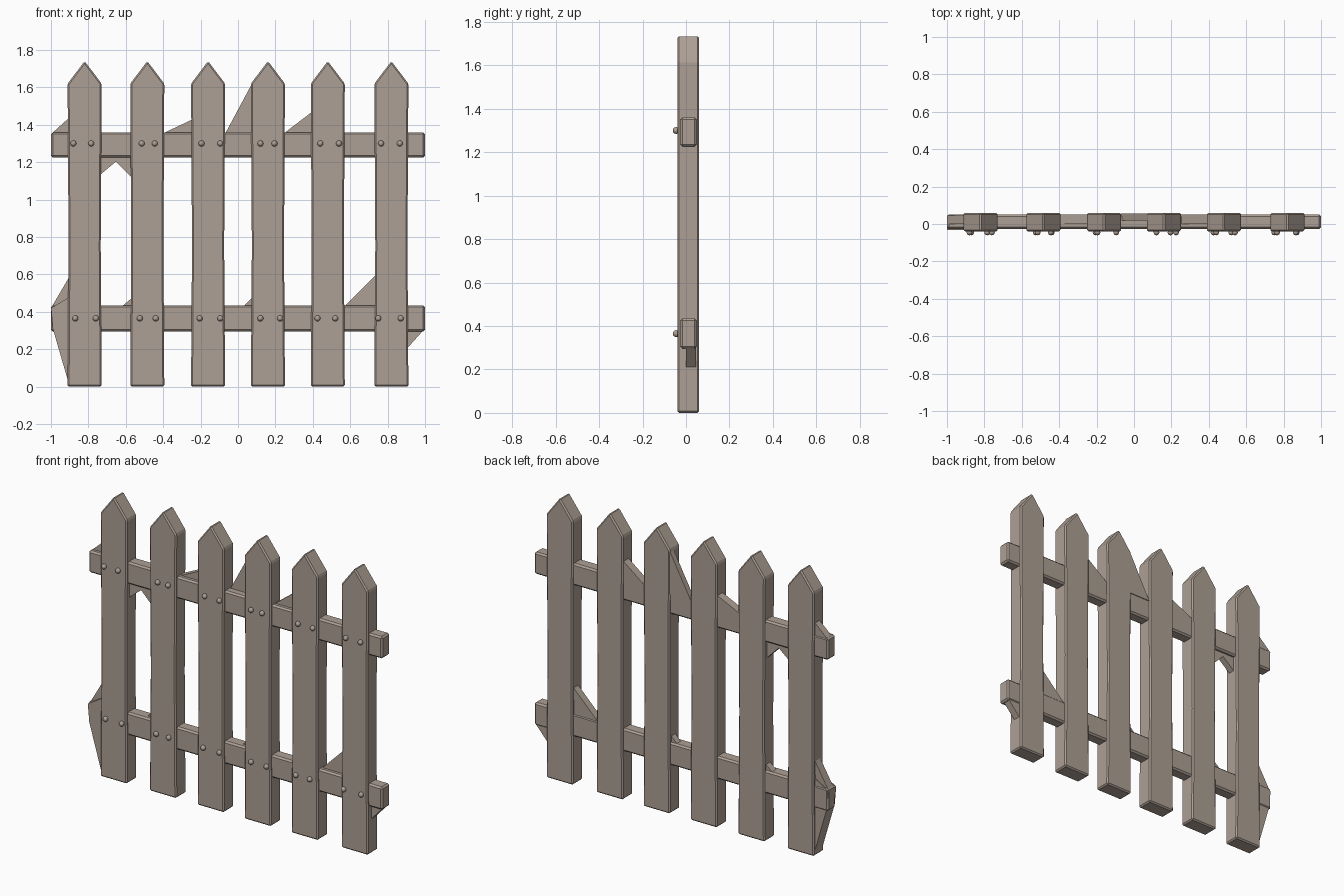
import bpy
import bmesh
from mathutils import Matrix, Vector

cube = bpy.data.objects.get("Cube")
if cube:
    bpy.data.objects.remove(cube, do_unlink=True)

COLOR = (0.42, 0.35, 0.30, 1)
wood = bpy.data.materials.new("weathered wood")
wood.use_nodes = True
wood.diffuse_color = COLOR
bsdf = wood.node_tree.nodes["Principled BSDF"]
bsdf.inputs["Base Color"].default_value = COLOR
bsdf.inputs["Roughness"].default_value = 0.8


def finish(name, bm, bevel=0.0):
    bmesh.ops.recalc_face_normals(bm, faces=bm.faces)
    mesh = bpy.data.meshes.new(name)
    bm.to_mesh(mesh)
    bm.free()
    mesh.materials.append(wood)
    obj = bpy.data.objects.new(name, mesh)
    bpy.context.collection.objects.link(obj)
    if bevel:
        mod = obj.modifiers.new("worn edges", "BEVEL")
        mod.width = bevel
        mod.segments = 1
    return obj


def plank(name, outline, y0, y1, bevel=0.0):
    """Extrude an x-z outline from y0 to y1."""
    bm = bmesh.new()
    face = bm.faces.new([bm.verts.new((x, y0, z)) for x, z in outline])
    grown = bmesh.ops.extrude_face_region(bm, geom=[face])["geom"]
    verts = [v for v in grown if isinstance(v, bmesh.types.BMVert)]
    bmesh.ops.translate(bm, verts=verts, vec=(0, y1 - y0, 0))
    return finish(name, bm, bevel)


# Pointed pickets, each with a slightly worn waist
HALF = 0.091
for i, x in enumerate((-0.82, -0.485, -0.16, 0.16, 0.48, 0.82)):
    waist = HALF - 0.005
    outline = [(x - HALF, 0), (x + HALF, 0), (x + waist, 0.75), (x + HALF, 1.62),
               (x, 1.74), (x - HALF, 1.62), (x - waist, 0.75)]
    plank(f"picket_{i + 1}", outline, -0.04, 0.06, 0.008)

# Horizontal rails
for name, low, high in (("lower_rail", 0.295, 0.435), ("upper_rail", 1.225, 1.36)):
    plank(name, [(-1, low), (1, low), (1, high), (-1, high)], -0.027, 0.05, 0.01)

# Splintered webs between pickets and rails
webs = [
    ([(-1, 0.42), (-0.90, 0.42), (-0.90, 0.59)], -0.01, 0.04),
    ([(-0.99, 0.31), (-0.90, 0.0), (-0.90, 0.48), (-1, 0.42)], -0.032, 0.045),
    ([(-1, 1.35), (-0.90, 1.35), (-0.90, 1.44)], 0.0, 0.045),
    ([(-0.74, 1.13), (-0.62, 1.23), (-0.74, 1.23)], -0.01, 0.03),
    ([(-0.68, 1.23), (-0.56, 1.11), (-0.56, 1.23)], -0.01, 0.03),
    ([(-0.41, 1.35), (-0.24, 1.35), (-0.24, 1.43)], 0.0, 0.05),
    ([(-0.07, 1.35), (0.08, 1.35), (0.08, 1.63)], 0.02, 0.055),
    ([(0.24, 1.35), (0.41, 1.35), (0.41, 1.48)], 0.0, 0.05),
    ([(0.56, 0.42), (0.74, 0.42), (0.74, 0.60)], 0.0, 0.045),
    ([(0.90, 0.20), (0.99, 0.30), (0.90, 0.30)], 0.0, 0.045),
    ([(-0.62, 0.43), (-0.56, 0.43), (-0.56, 0.48)], 0.0, 0.04),
    ([(0.03, 0.43), (0.08, 0.43), (0.08, 0.48)], 0.0, 0.04),
]
for i, (outline, y0, y1) in enumerate(webs):
    plank(f"splinter_{i + 1}", outline, y0, y1)

# Domed nail heads
nail_rows = {
    1.30: (-0.88, -0.785, -0.515, -0.445, -0.195, -0.095,
           0.12, 0.195, 0.44, 0.54, 0.765, 0.865),
    0.365: (-0.87, -0.76, -0.525, -0.44, -0.205, -0.095,
            0.12, 0.225, 0.425, 0.52, 0.75, 0.87),
}
for name, (z, xs) in zip(("lower_nails", "upper_nails"), sorted(nail_rows.items())):
    bm = bmesh.new()
    for x in xs:
        place = Matrix.Translation(Vector((x, -0.045, z)))
        bmesh.ops.create_uvsphere(bm, u_segments=8, v_segments=6, radius=0.016, matrix=place)
    for face in bm.faces:
        face.smooth = True
    finish(name, bm)
